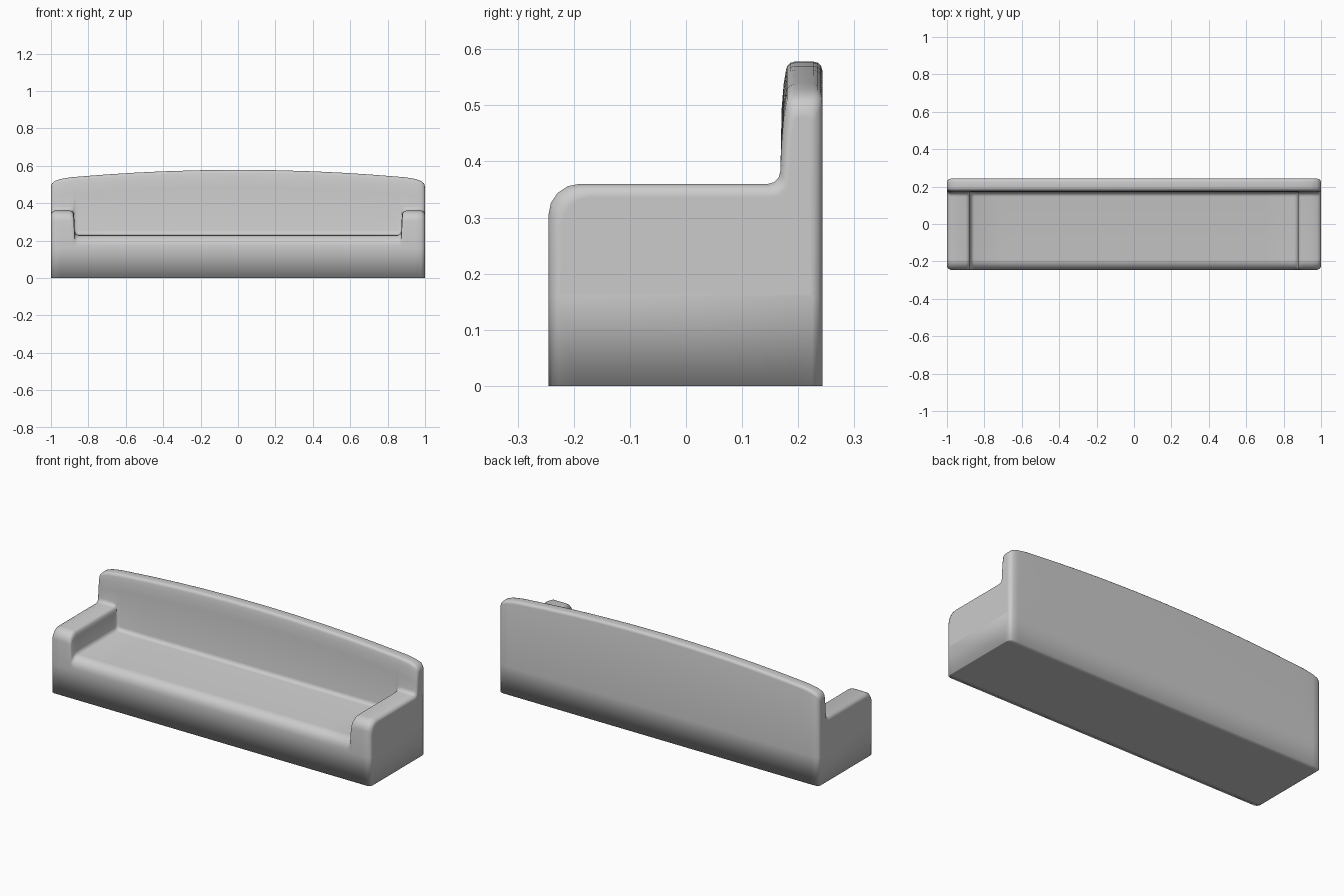
import bpy
import bmesh
from math import sin, cos, pi

cube = bpy.data.objects.get("Cube")
if cube:
    bpy.data.objects.remove(cube)

FRONT, BACK = -0.245, 0.243


def arc(cy, cz, ry, rz, start, end, steps):
    """Points on an elliptical arc in the side plane, angles in half turns."""
    angles = [pi * (start + (end - start) * k / steps) for k in range(steps + 1)]
    return [(cy + ry * cos(a), cz + rz * sin(a)) for a in angles]


def side_profile(seat, top, inset):
    """Closed side outline: front, seat or arm top, backrest, rear, base."""
    front, back = FRONT + inset, BACK - inset
    face = 0.168 + inset / 2
    pts = [(front, 0), (front, 0.16)]
    pts += arc(front + 0.055, seat - 0.055, 0.055, 0.055, 1, 0.5, 4)
    pts += arc(face - 0.022, seat + 0.022, 0.022, 0.022, -0.5, 0, 3)
    pts += [(face + 0.002, top - 0.09), (face + 0.006, top - 0.04)]
    pts += arc(face + 0.026, top - 0.016, 0.016, 0.016, 1, 0.5, 3)
    pts += arc(back - 0.016, top - 0.016, 0.016, 0.016, 0.5, 0, 3)
    pts += [(back, 0.16), (back, 0), (back - 0.03, 0), (front + 0.03, 0)]
    return pts


def crown(x):
    return 0.578 - 0.05 * x * x


# Half of the cross sections: x, seat or arm height, backrest height, inset
half = [(1.0, 0.342, 0.485, 0.018), (0.995, 0.353, 0.505, 0.007),
        (0.98, 0.36, 0.518, 0), (0.95, 0.36, 0.529, 0), (0.9, 0.36, 0.5375, 0)]
inner = [(0.887, 0.357), (0.88, 0.347), (0.877, 0.33), (0.873, 0.25),
         (0.868, 0.236), (0.855, 0.23), (0.7, 0.23), (0.55, 0.23),
         (0.4, 0.23), (0.2, 0.23)]
half += [(x, h, crown(x), 0) for x, h in inner]
sections = ([(-x, h, t, i) for x, h, t, i in half]
            + [(0, 0.23, crown(0), 0)] + half[::-1])

# Loft the sections into one continuous upholstered shell
bm = bmesh.new()
rings = [[bm.verts.new((x, y, z)) for y, z in side_profile(h, t, i)]
         for x, h, t, i in sections]
n = len(rings[0])
for a, b in zip(rings, rings[1:]):
    for k in range(n):
        m = (k + 1) % n
        bm.faces.new((a[k], a[m], b[m], b[k]))

# Close both ends with a lower panel and an upper panel
uppers = []
for ring in (rings[0], rings[-1]):
    bm.faces.new(ring[:2] + ring[-4:])
    uppers.append(bm.faces.new(ring[1:-3]))
bmesh.ops.recalc_face_normals(bm, faces=bm.faces)
bmesh.ops.inset_individual(bm, faces=uppers, thickness=0.006)
for f in bm.faces:
    f.smooth = True

mesh = bpy.data.meshes.new("sofa_body")
bm.to_mesh(mesh)
bm.free()
sofa = bpy.data.objects.new("sofa_body", mesh)
bpy.context.collection.objects.link(sofa)

# Plain grey upholstery
mat = bpy.data.materials.new("grey_fabric")
mat.use_nodes = True
colour = (0.6, 0.6, 0.6, 1)
mat.diffuse_color = colour
mat.node_tree.nodes["Principled BSDF"].inputs["Base Color"].default_value = colour
mesh.materials.append(mat)
